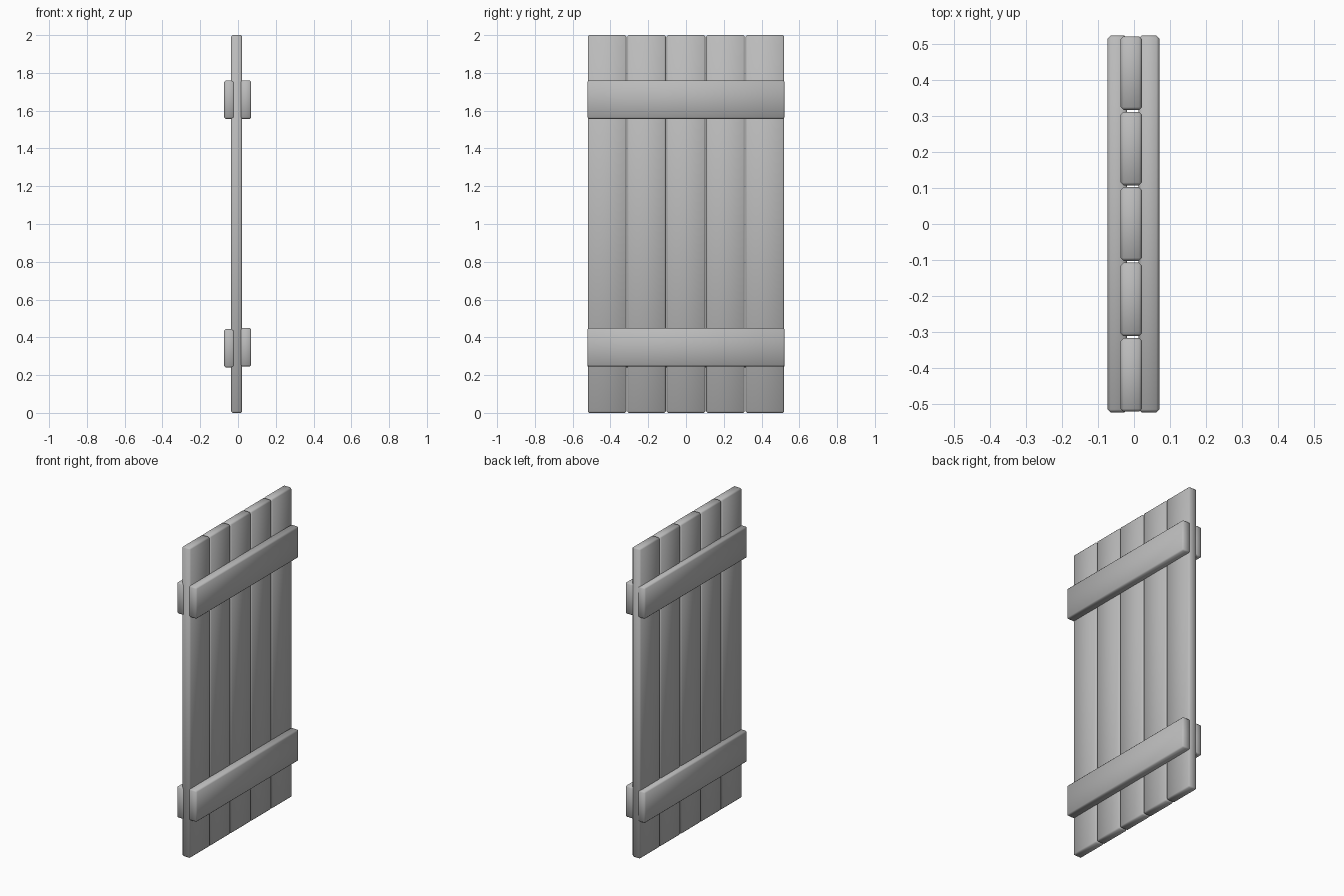
import bpy

if "Cube" in bpy.data.objects:
    bpy.data.objects.remove(bpy.data.objects["Cube"], do_unlink=True)

# Single grey wood colour
grey = bpy.data.materials.new("grey_wood")
grey.use_nodes = True
colour = (0.5, 0.5, 0.5, 1)
grey.diffuse_color = colour
grey.node_tree.nodes["Principled BSDF"].inputs["Base Color"].default_value = colour


def timber(name, x, y, z):
    """Softly bevelled block spanning the given (min, max) ranges."""
    spans = (x, y, z)
    bpy.ops.mesh.primitive_cube_add(size=1, location=[(a + b) / 2 for a, b in spans])
    obj = bpy.context.object
    obj.name = name
    obj.scale = [b - a for a, b in spans]
    bpy.ops.object.transform_apply(location=False, rotation=False, scale=True)
    obj.data.materials.append(grey)
    bpy.ops.object.shade_smooth()
    bevel = obj.modifiers.new("rounded_edges", 'BEVEL')
    bevel.width = 0.008
    bevel.segments = 1
    return obj


# Upright planks, side by side with narrow gaps
PLANKS = 5
pitch = 0.209
for i in range(PLANKS):
    centre = (i - (PLANKS - 1) / 2) * pitch
    timber(f"plank_{i + 1}", (-0.037, 0.022), (centre - 0.102, centre + 0.102), (0, 2))

# Cross battens, a pair on each face
for level, base in (("lower", 0.24), ("upper", 1.557)):
    lift = 0.006 if level == "lower" else 0
    timber(f"{level}_batten_left", (0.013, 0.07), (-0.522, 0.522),
           (base + lift, base + lift + 0.203))
    timber(f"{level}_batten_right", (-0.073, -0.019), (-0.522, 0.522),
           (base, base + 0.203))
